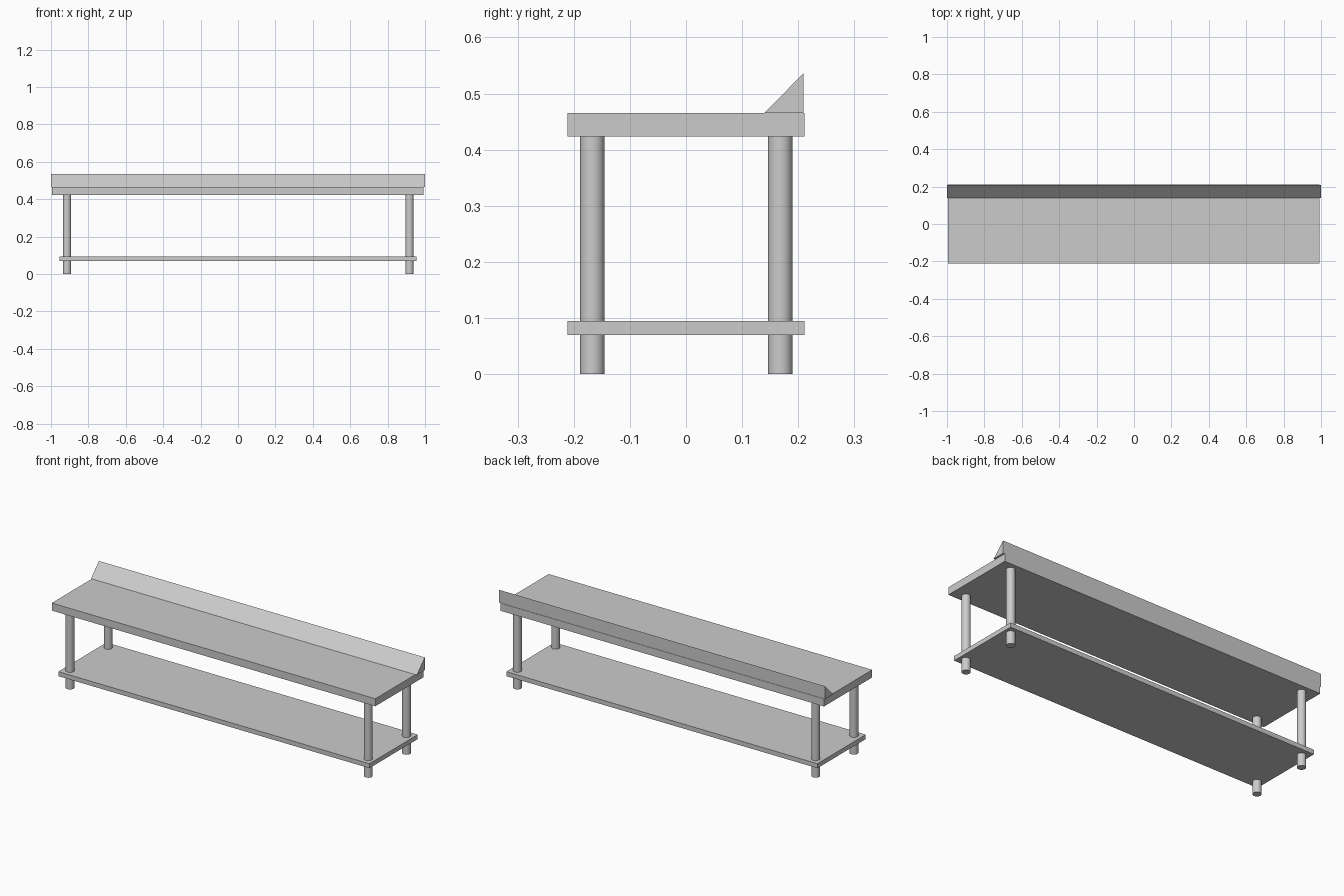
import bpy, bmesh
from mathutils import Vector

if "Cube" in bpy.data.objects:
    bpy.data.objects.remove(bpy.data.objects["Cube"])


def finish(name, bm):
    bmesh.ops.recalc_face_normals(bm, faces=bm.faces)
    mesh = bpy.data.meshes.new(name)
    bm.to_mesh(mesh)
    bm.free()
    obj = bpy.data.objects.new(name, mesh)
    bpy.context.collection.objects.link(obj)
    return obj


def extrude_x(name, profile, x0, x1):
    """Extrude a closed (y, z) profile along x."""
    bm = bmesh.new()
    face = bm.faces.new([bm.verts.new((x0, y, z)) for y, z in profile])
    ext = bmesh.ops.extrude_face_region(bm, geom=[face])["geom"]
    verts = [v for v in ext if isinstance(v, bmesh.types.BMVert)]
    bmesh.ops.translate(bm, verts=verts, vec=Vector((x1 - x0, 0, 0)))
    # keep the starting cap so the solid stays closed
    if not any(all(abs(v.co.x - x0) < 1e-6 for v in f.verts) for f in bm.faces):
        bm.faces.new([v for v in bm.verts if abs(v.co.x - x0) < 1e-6])
    return finish(name, bm)


def board(name, x0, x1, z0, z1, half_depth=0.2115):
    d = half_depth
    return extrude_x(name, [(-d, z0), (d, z0), (d, z1), (-d, z1)], x0, x1)


# Bench top and lower shelf
board("bench_top", -0.995, 0.991, 0.423, 0.465)
board("lower_shelf", -0.955, 0.955, 0.07, 0.095)

# Triangular rail along the back edge, slightly longer than the top
extrude_x("back_rail", [(0.139, 0.465), (0.2095, 0.465), (0.2095, 0.536)], -1, 1)

# Four round legs passing through the shelf
for side, x in (("left", -0.914), ("right", 0.917)):
    for end, y in (("front", -0.167), ("back", 0.168)):
        bpy.ops.mesh.primitive_cylinder_add(
            vertices=32, radius=0.022, depth=0.423, location=(x, y, 0.2115))
        bpy.context.object.name = f"{end}_{side}_leg"
        bpy.ops.object.shade_smooth_by_angle()
